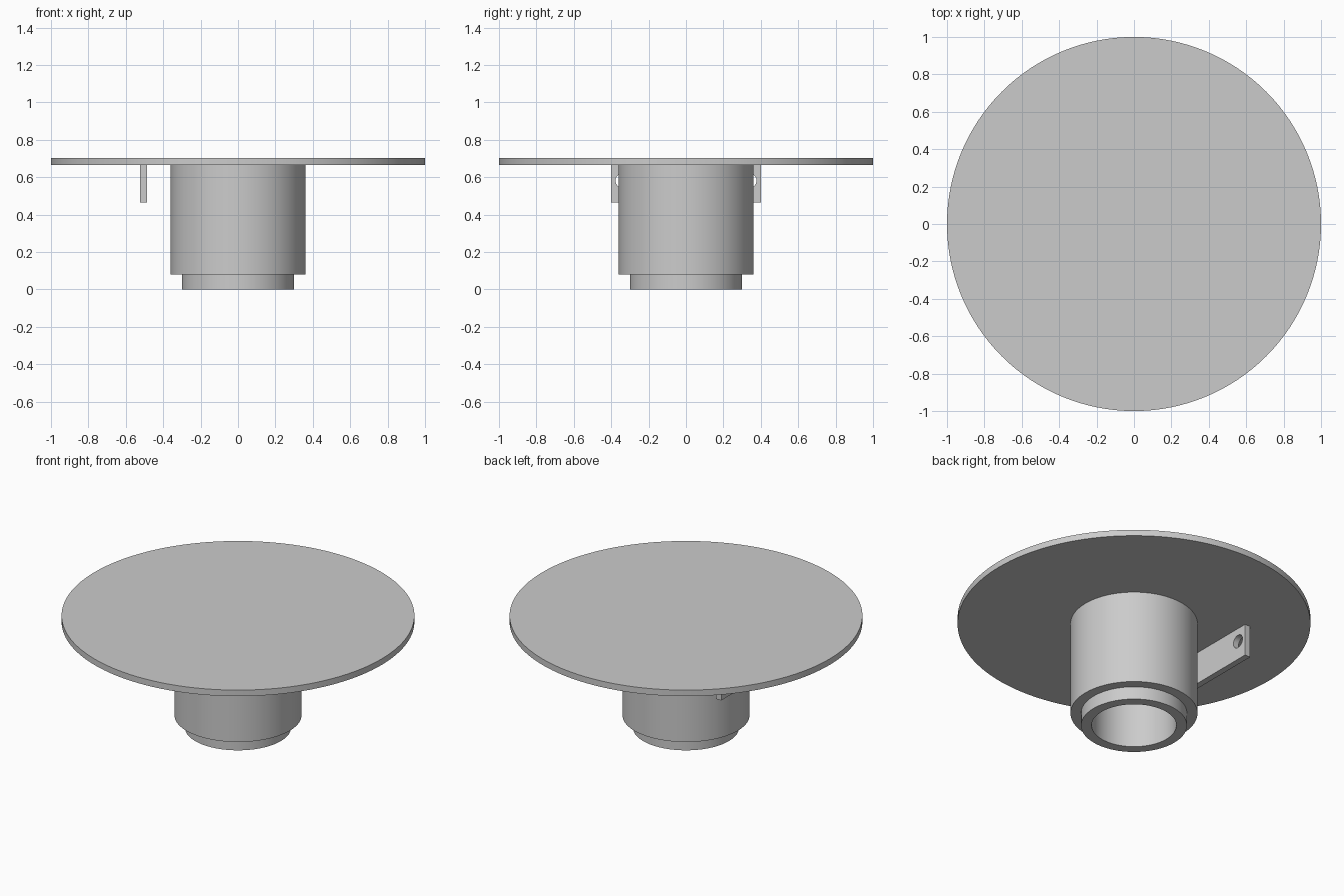
import bpy, bmesh, math

if "Cube" in bpy.data.objects:
    bpy.data.objects.remove(bpy.data.objects["Cube"], do_unlink=True)

SEGMENTS = 128
PLATE_BOTTOM, PLATE_TOP = 0.665, 0.703

grey = bpy.data.materials.new("plain grey")
grey.use_nodes = True
colour = (0.6, 0.6, 0.6, 1)
grey.diffuse_color = colour
grey.node_tree.nodes["Principled BSDF"].inputs["Base Color"].default_value = colour


def finish(name, bm):
    """Turn a bmesh into a named grey object with sharp edges kept."""
    bmesh.ops.recalc_face_normals(bm, faces=bm.faces)
    mesh = bpy.data.meshes.new(name)
    bm.to_mesh(mesh)
    bm.free()
    mesh.materials.append(grey)
    obj = bpy.data.objects.new(name, mesh)
    bpy.context.collection.objects.link(obj)
    smooth(obj)
    return obj


def smooth(obj):
    bpy.ops.object.select_all(action="DESELECT")
    obj.select_set(True)
    bpy.context.view_layer.objects.active = obj
    bpy.ops.object.shade_smooth_by_angle(angle=math.radians(30))


def lathe(name, profile):
    """Revolve a closed (radius, z) profile around the z axis."""
    bm = bmesh.new()
    verts = [bm.verts.new((r, 0, z)) for r, z in profile]
    edges = [bm.edges.new((verts[i - 1], verts[i])) for i in range(len(verts))]
    bmesh.ops.spin(bm, geom=verts + edges, cent=(0, 0, 0), axis=(0, 0, 1),
                   angle=math.tau, steps=SEGMENTS, use_merge=True)
    bmesh.ops.remove_doubles(bm, verts=bm.verts, dist=0.0001)
    return finish(name, bm)


# Round top plate
bm = bmesh.new()
bmesh.ops.create_cone(bm, cap_ends=True, segments=SEGMENTS, radius1=1, radius2=1,
                      depth=PLATE_TOP - PLATE_BOTTOM)
bmesh.ops.translate(bm, verts=bm.verts, vec=(0, 0, (PLATE_TOP + PLATE_BOTTOM) / 2))
finish("top_plate", bm)

# Hollow hub with a stepped spigot at its foot
lathe("hub", [(0.24, PLATE_BOTTOM), (0.24, 0), (0.3, 0), (0.3, 0.08),
              (0.36, 0.08), (0.36, PLATE_BOTTOM)])

# Mounting tab hanging under the plate
bm = bmesh.new()
bmesh.ops.create_cube(bm, size=1)
bmesh.ops.scale(bm, verts=bm.verts, vec=(0.038, 0.8, 0.2))
bmesh.ops.translate(bm, verts=bm.verts, vec=(-0.505, 0, PLATE_BOTTOM - 0.1))
tab = finish("mounting_tab", bm)

# Bolt holes through both ends of the tab
for side in (-1, 1):
    bpy.ops.mesh.primitive_cylinder_add(vertices=48, radius=0.04, depth=0.2,
                                        location=(-0.505, side * 0.337, 0.582),
                                        rotation=(0, math.pi / 2, 0))
    cutter = bpy.context.object
    cutter.name = "bolt_hole_cutter"
    cutter.hide_render = True
    cutter.data.materials.append(grey)
    bpy.context.view_layer.objects.active = tab
    cut = tab.modifiers.new("bolt hole", "BOOLEAN")
    cut.operation = "DIFFERENCE"
    cut.solver = "EXACT"
    cut.object = cutter
    bpy.ops.object.modifier_apply(modifier=cut.name)
    bpy.data.objects.remove(cutter, do_unlink=True)
smooth(tab)
